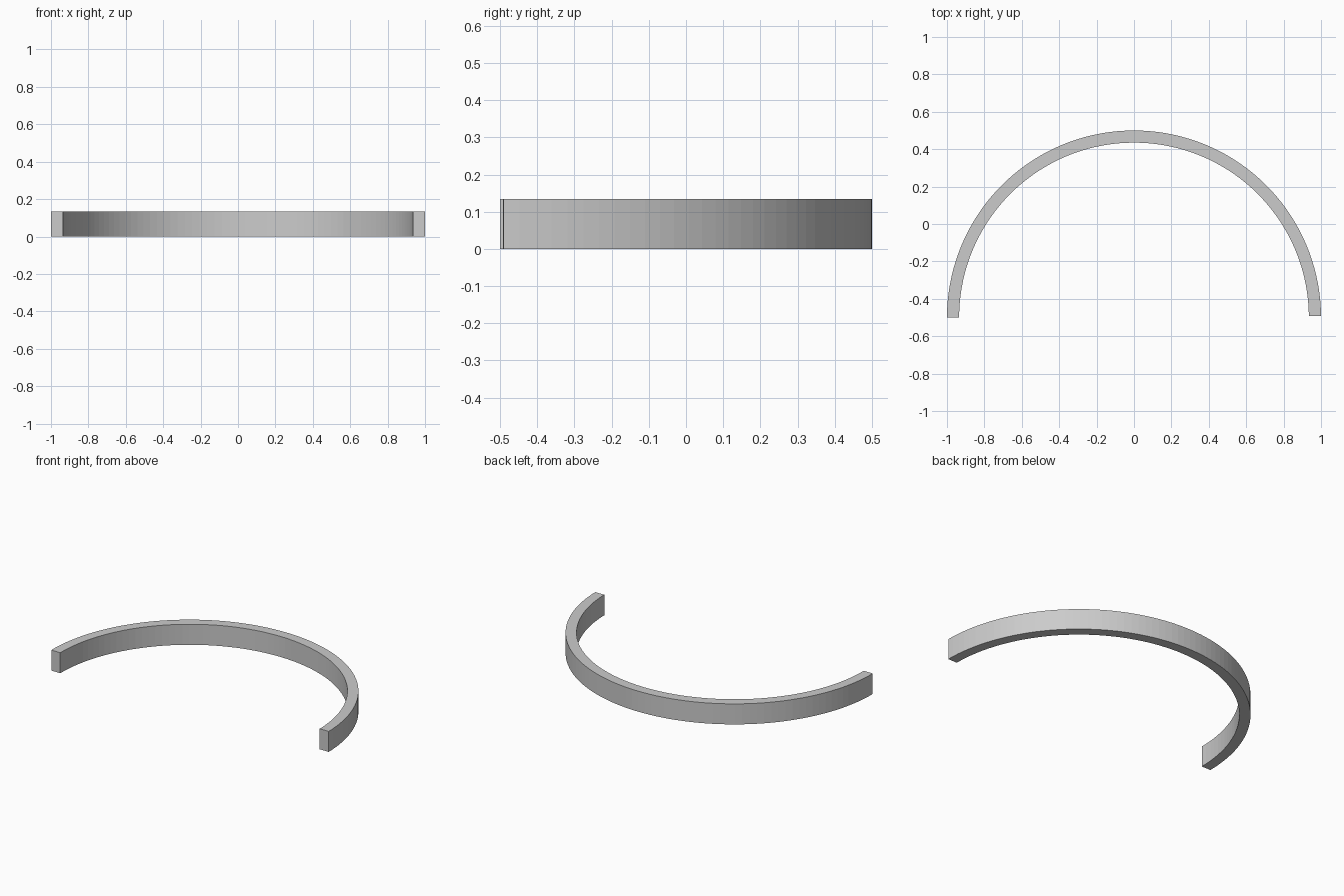
import bpy, bmesh, math

if "Cube" in bpy.data.objects:
    bpy.data.objects.remove(bpy.data.objects["Cube"])

OUTER, INNER, HEIGHT = 1.0, 0.935, 0.134
CENTRE_Y = -0.5
SEGMENTS = 72
START, END = math.radians(0.5), math.pi  # right end stops slightly short

# Rectangular cross-section swept around a half circle
profile = [(INNER, 0), (OUTER, 0), (OUTER, HEIGHT), (INNER, HEIGHT)]
bm = bmesh.new()
rings = []
for i in range(SEGMENTS + 1):
    a = START + (END - START) * i / SEGMENTS
    rings.append([bm.verts.new((r * math.cos(a), CENTRE_Y + r * math.sin(a), z))
                  for r, z in profile])
for a, b in zip(rings, rings[1:]):
    for k in range(4):
        n = (k + 1) % 4
        bm.faces.new((a[k], a[n], b[n], b[k]))

# End caps
bm.faces.new(rings[0])
bm.faces.new(rings[-1])
bmesh.ops.recalc_face_normals(bm, faces=bm.faces)

mesh = bpy.data.meshes.new("half_ring_band")
bm.to_mesh(mesh)
bm.free()
band = bpy.data.objects.new("half_ring_band", mesh)
bpy.context.collection.objects.link(band)
